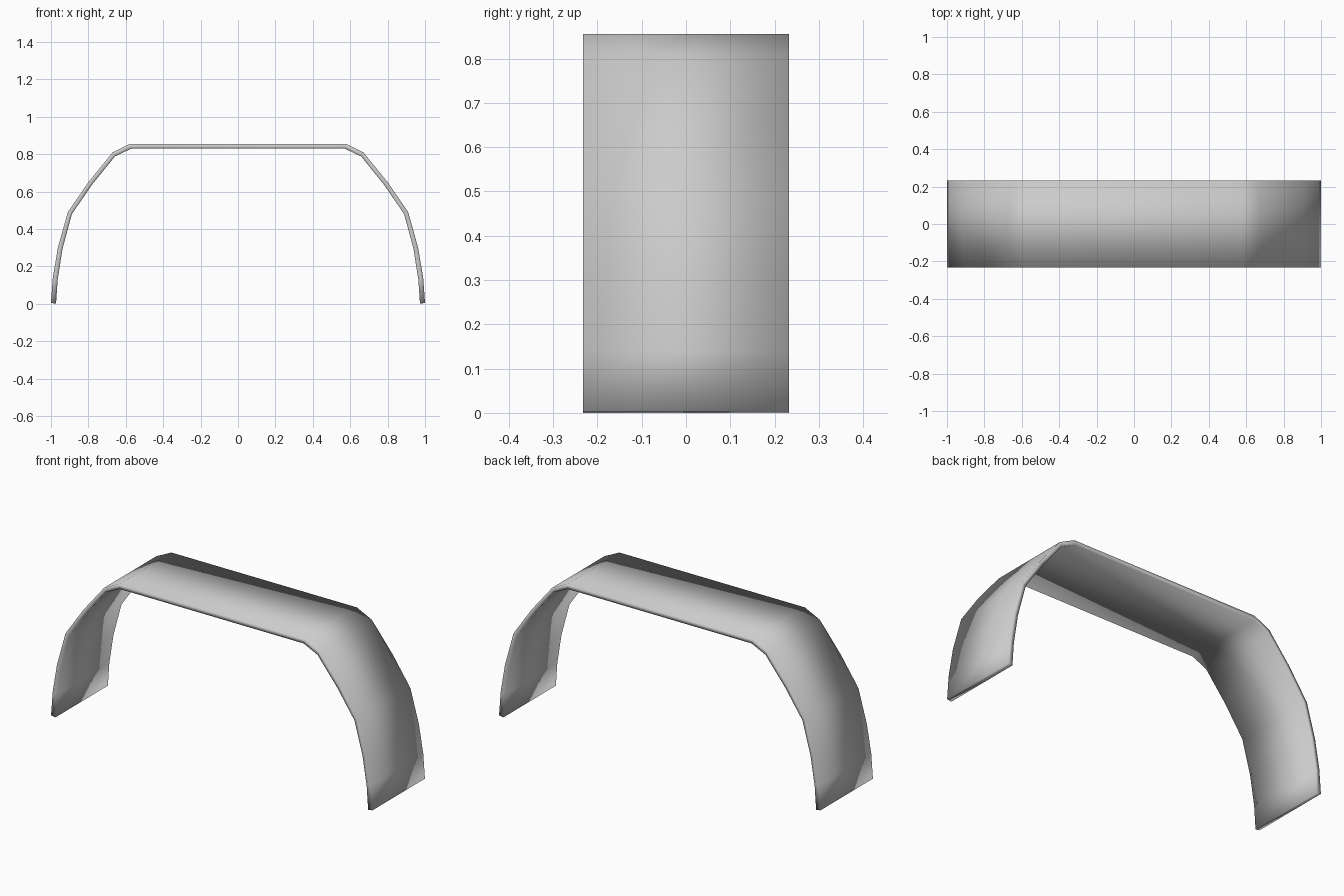
import bpy
import bmesh

cube = bpy.data.objects.get("Cube")
if cube:
    bpy.data.objects.remove(cube, do_unlink=True)

HALF_WIDTH = 0.233

# Half profile of the band, from foot to crown: outer and inner points
OUTER = [(1.0, 0.005), (0.99, 0.14), (0.963, 0.30), (0.91, 0.49),
         (0.80, 0.65), (0.67, 0.81), (0.577, 0.855)]
INNER = [(0.973, 0.0), (0.964, 0.13), (0.938, 0.295), (0.888, 0.48),
         (0.778, 0.64), (0.658, 0.788), (0.572, 0.829)]


def mirrored(points):
    return points + [(-x, z) for x, z in reversed(points)]


# Plain grey material
grey = bpy.data.materials.new("light grey")
grey.use_nodes = True
colour = (0.6, 0.6, 0.6, 1.0)
grey.diffuse_color = colour
grey.node_tree.nodes["Principled BSDF"].inputs["Base Color"].default_value = colour

# Arched band: a ring of four corners at every profile station, bridged by quads
bm = bmesh.new()
rings = []
for (ox, oz), (ix, iz) in zip(mirrored(OUTER), mirrored(INNER)):
    corners = [(ox, -HALF_WIDTH, oz), (ox, HALF_WIDTH, oz),
               (ix, HALF_WIDTH, iz), (ix, -HALF_WIDTH, iz)]
    rings.append([bm.verts.new(c) for c in corners])
for a, b in zip(rings, rings[1:]):
    for i in range(4):
        j = (i + 1) % 4
        bm.faces.new((a[i], a[j], b[j], b[i]))
bm.faces.new(rings[0])
bm.faces.new(rings[-1])
bmesh.ops.recalc_face_normals(bm, faces=bm.faces)
for face in bm.faces:
    face.smooth = True

mesh = bpy.data.meshes.new("arched_band")
bm.to_mesh(mesh)
bm.free()
mesh.materials.append(grey)
band = bpy.data.objects.new("arched_band", mesh)
bpy.context.collection.objects.link(band)
